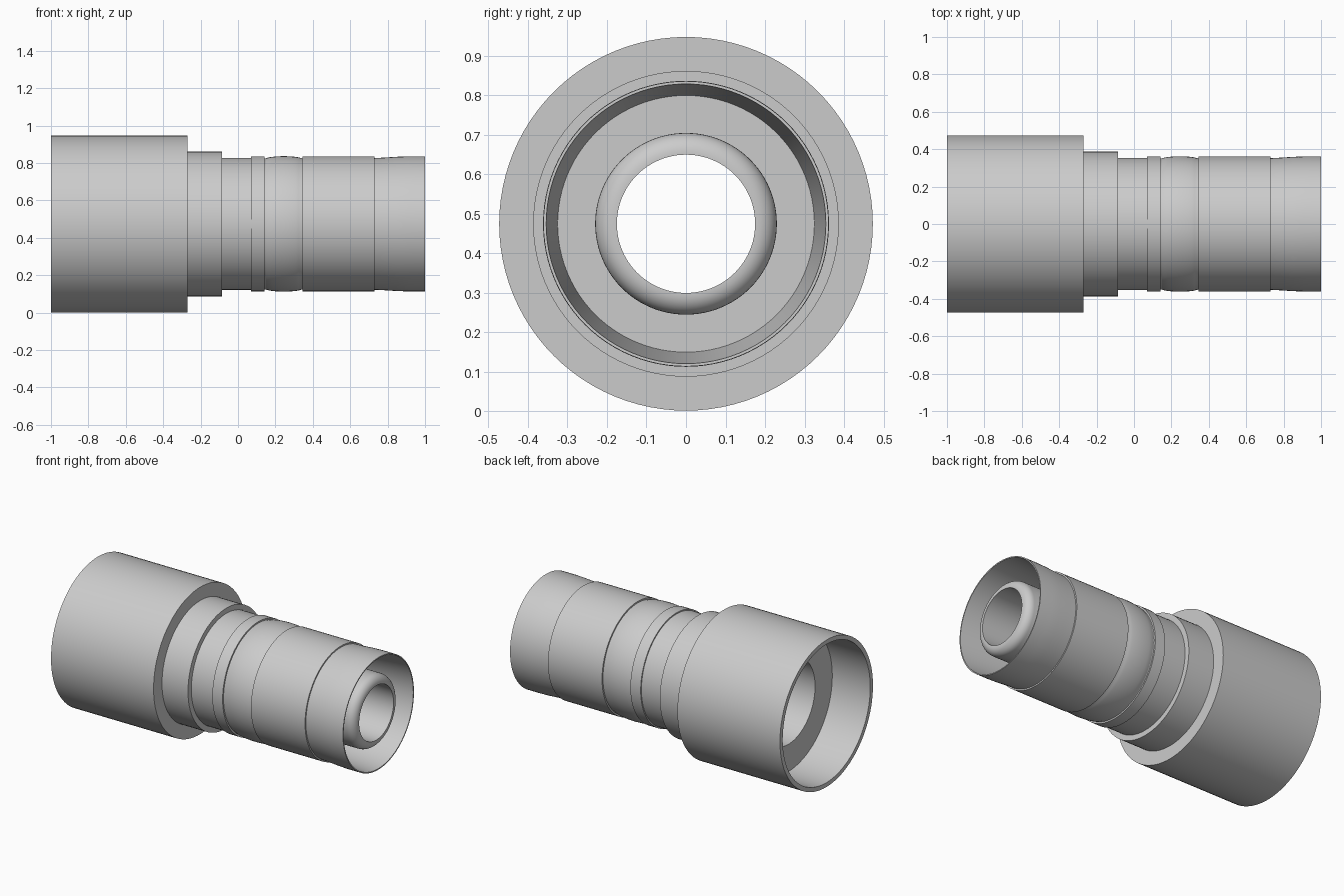
import bpy
import bmesh
from math import cos, sin, pi, radians

SEGMENTS = 96
AXIS_HEIGHT = 0.474

default = bpy.data.objects.get("Cube")
if default:
    bpy.data.objects.remove(default, do_unlink=True)

grey = bpy.data.materials.new("light_grey")
grey.use_nodes = True
grey.diffuse_color = (0.6, 0.6, 0.6, 1)
grey.node_tree.nodes["Principled BSDF"].inputs["Base Color"].default_value = grey.diffuse_color


def lathe(name, profile):
    """Spin an (x, radius) profile around the long axis."""
    bm = bmesh.new()
    rings = []
    for x, r in profile:
        angles = [2 * pi * j / SEGMENTS for j in range(SEGMENTS)]
        rings.append([bm.verts.new((x, r * cos(a), r * sin(a))) for a in angles])
    for near, far in zip(rings, rings[1:]):
        for j in range(SEGMENTS):
            k = (j + 1) % SEGMENTS
            bm.faces.new((near[j], near[k], far[k], far[j]))
    mesh = bpy.data.meshes.new(name)
    bm.to_mesh(mesh)
    bm.free()
    mesh.materials.append(grey)
    obj = bpy.data.objects.new(name, mesh)
    obj.location.z = AXIS_HEIGHT
    bpy.context.collection.objects.link(obj)
    bpy.ops.object.select_all(action="DESELECT")
    obj.select_set(True)
    bpy.context.view_layer.objects.active = obj
    bpy.ops.object.shade_smooth_by_angle(angle=radians(30))


# Wide sleeve with its recessed socket floor
lathe("rear_sleeve", [(-0.73, 0.27), (-0.73, 0.445), (-1, 0.445), (-1, 0.473),
                      (-0.27, 0.473), (-0.27, 0.387)])

# Stepped collar, neck and raised band
lathe("collar", [(-0.27, 0.387), (-0.085, 0.387), (-0.085, 0.353)])
lathe("neck", [(-0.085, 0.353), (0.07, 0.353), (0.07, 0.361)])
lathe("raised_band", [(0.07, 0.361), (0.143, 0.361), (0.143, 0.351), (0.15, 0.351)])

# Softly bulging bead
bead = [(0.15 + 0.19 * t / 12, 0.351 + 0.011 * sin(pi * t / 12) ** 0.6) for t in range(12)]
lathe("bead", bead + [(0.34, 0.351), (0.345, 0.351), (0.345, 0.361)])

# Front barrel, flared rim and tapered cavity
lathe("front_barrel", [(0.345, 0.361), (0.73, 0.361), (0.73, 0.352)])
lathe("flared_rim", [(0.73, 0.352), (0.79, 0.355), (0.85, 0.359), (0.91, 0.361),
                     (1, 0.361), (1, 0.354)])
lathe("front_cavity", [(1, 0.354), (0.62, 0.325), (0.62, 0.23)])

# Inner tube with rounded nose, then the bore back to the socket
nose = [(0.935 + 0.05 * sin(pi / 2 * t / 8), 0.18 + 0.05 * cos(pi / 2 * t / 8)) for t in range(9)]
lathe("inner_tube", [(0.62, 0.23)] + nose + [(0.985, 0.175), (0, 0.175)])
lathe("rear_bore", [(0, 0.175), (-0.15, 0.27), (-0.73, 0.27)])
